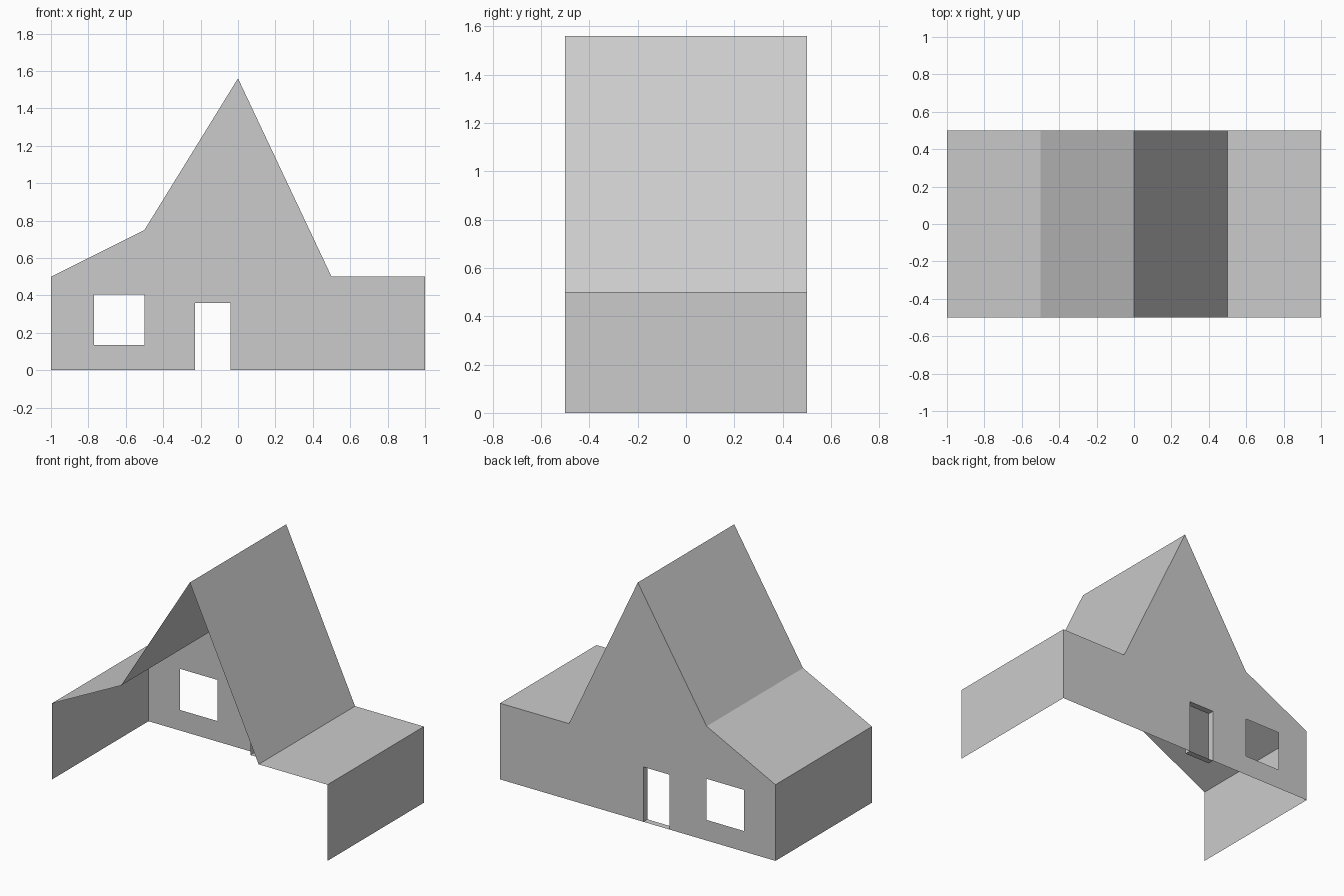
import bpy, bmesh

if "Cube" in bpy.data.objects:
    bpy.data.objects.remove(bpy.data.objects["Cube"])

BACK, FRONT = 0.5, -0.5
PEAK = 1.56
DOOR_L, DOOR_R, DOOR_TOP = -0.23, -0.04, 0.36
DOOR_DEPTH = 0.042


def finish(name, bm):
    me = bpy.data.meshes.new(name)
    bm.to_mesh(me)
    bm.free()
    ob = bpy.data.objects.new(name, me)
    bpy.context.collection.objects.link(ob)
    return ob


def strip(name, profile, y0, y1, closed=False):
    """Sweep an (x, z) profile along y as an open sheet."""
    bm = bmesh.new()
    a = [bm.verts.new((x, y0, z)) for x, z in profile]
    b = [bm.verts.new((x, y1, z)) for x, z in profile]
    n = len(profile)
    for i in range(n if closed else n - 1):
        j = (i + 1) % n
        bm.faces.new((a[i], a[j], b[j], b[i]))
    return finish(name, bm)


def sheet_with_holes(name, loops, y):
    """Fill an outline and its holes as one flat sheet."""
    bm = bmesh.new()
    for loop in loops:
        vs = [bm.verts.new((x, y, z)) for x, z in loop]
        for i, v in enumerate(vs):
            bm.edges.new((v, vs[(i + 1) % len(vs)]))
    bmesh.ops.triangle_fill(bm, use_beauty=True, use_dissolve=False,
                            edges=bm.edges[:], normal=(0, 1, 0))
    bm.normal_update()
    for f in bm.faces:
        if f.normal.y < 0:
            f.normal_flip()
    return finish(name, bm)


roof = [(-1, 0.5), (-0.5, 0.75), (0, PEAK), (0.5, 0.5), (1, 0.5)]
door = [(DOOR_R, 0), (DOOR_R, DOOR_TOP), (DOOR_L, DOOR_TOP), (DOOR_L, 0)]
window = [(-0.77, 0.135), (-0.5, 0.135), (-0.5, 0.405), (-0.77, 0.405)]

# Roof and end walls, open at the front and underneath
strip("roof", roof, FRONT, BACK)
strip("left_wall", [(-1, 0), (-1, 0.5)], FRONT, BACK)
strip("right_wall", [(1, 0.5), (1, 0)], FRONT, BACK)

# Back wall with doorway notch and window opening
sheet_with_holes("back_wall", [[(-1, 0)] + roof + [(1, 0)] + door, window], BACK)

# Doorway lining: jambs, head and threshold
strip("door_lining", door, BACK - DOOR_DEPTH, BACK, closed=True)
